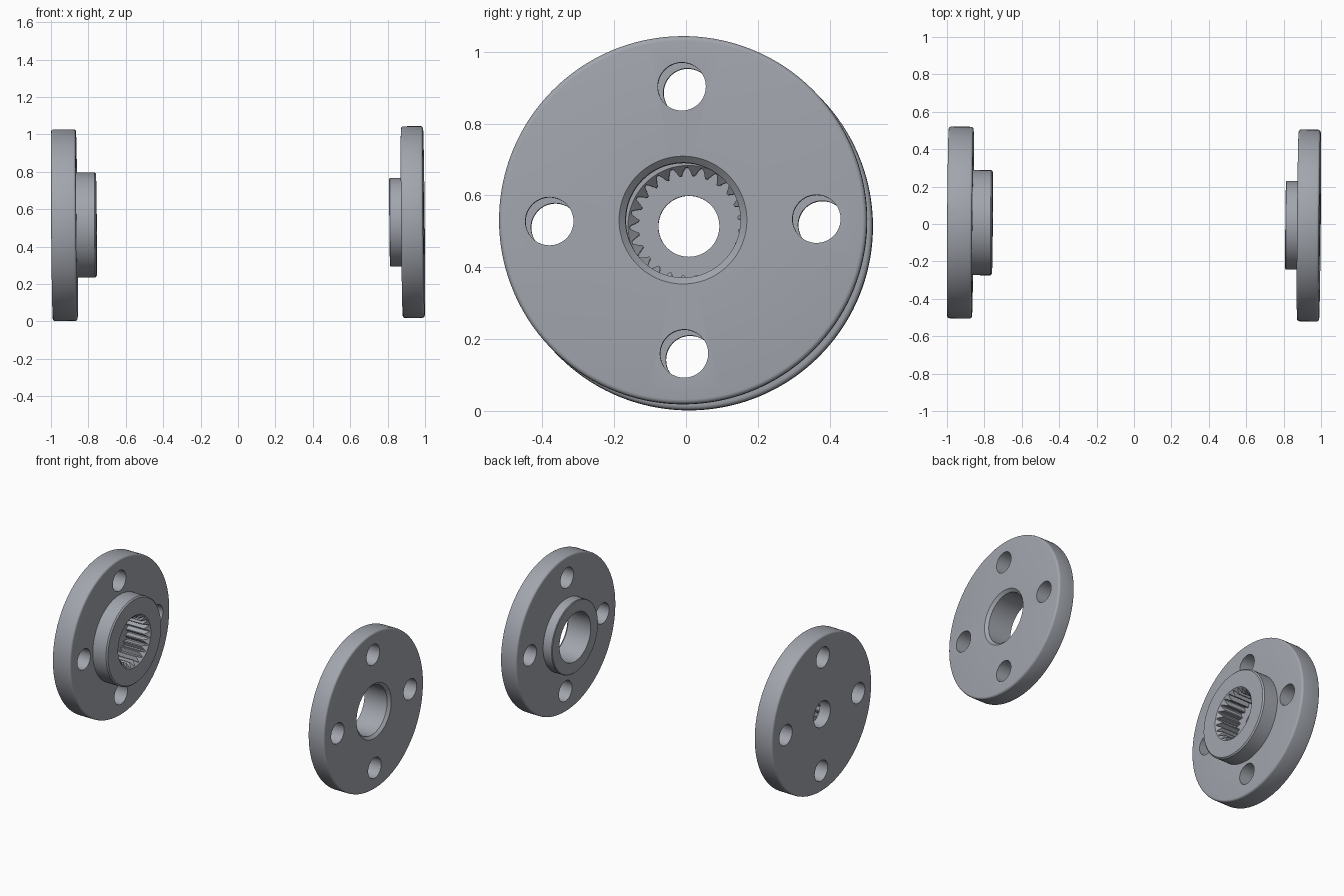
import bpy, bmesh, math
from mathutils import Matrix, Euler

if "Cube" in bpy.data.objects:
    bpy.data.objects.remove(bpy.data.objects["Cube"])

SEG = 144                      # 24 spline teeth x 6 points
# spline tooth pattern: root, flank, tip
TOOTH = [0.163, 0.163, 0.151, 0.139, 0.139, 0.151]

steel = bpy.data.materials.new("steel grey")
steel.diffuse_color = (0.36, 0.38, 0.42, 1)
steel.use_nodes = True
steel.node_tree.nodes["Principled BSDF"].inputs["Base Color"].default_value = steel.diffuse_color

# both flanges sit on one slightly tilted axis
AXIS = Matrix.Translation((0, 0, 0.5225)) @ Euler((0.009, -0.009, -0.0085)).to_matrix().to_4x4()


def fillet(x, r, f, start):
    """Rounded convex corner at (x, r); start is the angle of the first point."""
    cx = x - f * (1 if start == 0 else -1)
    cy = r - f
    sign = 1 if start == 0 else -1
    pts = [(cx + sign * f * math.cos(a), cy + f * math.sin(a))
           for a in (math.pi / 2 * i / 4 for i in range(5))]
    return pts


def constant(x, r):
    return [(x, r)] * SEG


def loft(bm, rings):
    """Closed revolve around x from a loop of rings of (x, radius) pairs."""
    rows = []
    for ring in rings:
        rows.append([bm.verts.new((x, r * math.cos(2 * math.pi * i / SEG),
                                   r * math.sin(2 * math.pi * i / SEG)))
                     for i, (x, r) in enumerate(ring)])
    for a, b in zip(rows, rows[1:] + rows[:1]):
        for i in range(SEG):
            j = (i + 1) % SEG
            bm.faces.new((a[i], a[j], b[j], b[i]))
    bmesh.ops.recalc_face_normals(bm, faces=bm.faces)


def to_object(bm, name):
    mesh = bpy.data.meshes.new(name)
    bm.to_mesh(mesh)
    bm.free()
    ob = bpy.data.objects.new(name, mesh)
    bpy.context.collection.objects.link(ob)
    mesh.materials.append(steel)
    return ob


def make_flange(name, rings, x_mid):
    bm = bmesh.new()
    loft(bm, rings)
    ob = to_object(bm, name)
    # four bolt holes
    cb = bmesh.new()
    for k in range(4):
        a = k * math.pi / 2
        m = Matrix.Translation((x_mid, 0.372 * math.cos(a), 0.372 * math.sin(a)))
        bmesh.ops.create_cone(cb, cap_ends=True, segments=48, radius1=0.067, radius2=0.067,
                              depth=0.4, matrix=m @ Matrix.Rotation(math.pi / 2, 4, 'Y'))
    cutter = to_object(cb, name + "_bolt_hole_cutter")
    cutter.hide_render = True
    mod = ob.modifiers.new("bolt holes", 'BOOLEAN')
    mod.operation, mod.solver, mod.object = 'DIFFERENCE', 'EXACT', cutter
    bpy.ops.object.select_all(action='DESELECT')
    bpy.context.view_layer.objects.active = ob
    ob.select_set(True)
    bpy.ops.object.modifier_apply(modifier=mod.name)
    bpy.data.objects.remove(cutter)
    bpy.ops.object.shade_smooth_by_angle(angle=math.radians(25))
    ob.matrix_world = AXIS
    return ob


# splined flange: outer plate, hub, chamfered spline, floor and small bore
back, step, face, floor = -0.995, -0.862, -0.757, -0.918
R = 0.5125
outer = [(back, 0.085)]
outer += fillet(back, R, 0.013, 1)
outer += fillet(step, R, 0.013, 0)[::-1]
outer += [(step, 0.281), (face - 0.008, 0.281), (face, 0.273), (face, 0.168)]
radii = [TOOTH[i % 6] for i in range(SEG)]
rings = [constant(*p) for p in outer]
rings.append([(face - (0.168 - r), r) for r in radii])
rings.append([(floor, r) for r in radii])
rings.append(constant(floor, 0.085))
make_flange("splined_flange", rings, (back + step) / 2)

# plain flange: outer plate, short hub, smooth bore chamfered at the outside
front, step, face = 0.994, 0.876, 0.811
outer = [(face, 0.160), (face, 0.233), (face + 0.004, 0.237), (step, 0.237)]
outer += fillet(step, R, 0.013, 1)
outer += fillet(front, R, 0.013, 0)[::-1]
outer += [(front, 0.178), (front - 0.017, 0.160)]
make_flange("plain_flange", [constant(*p) for p in outer], (front + step) / 2)
